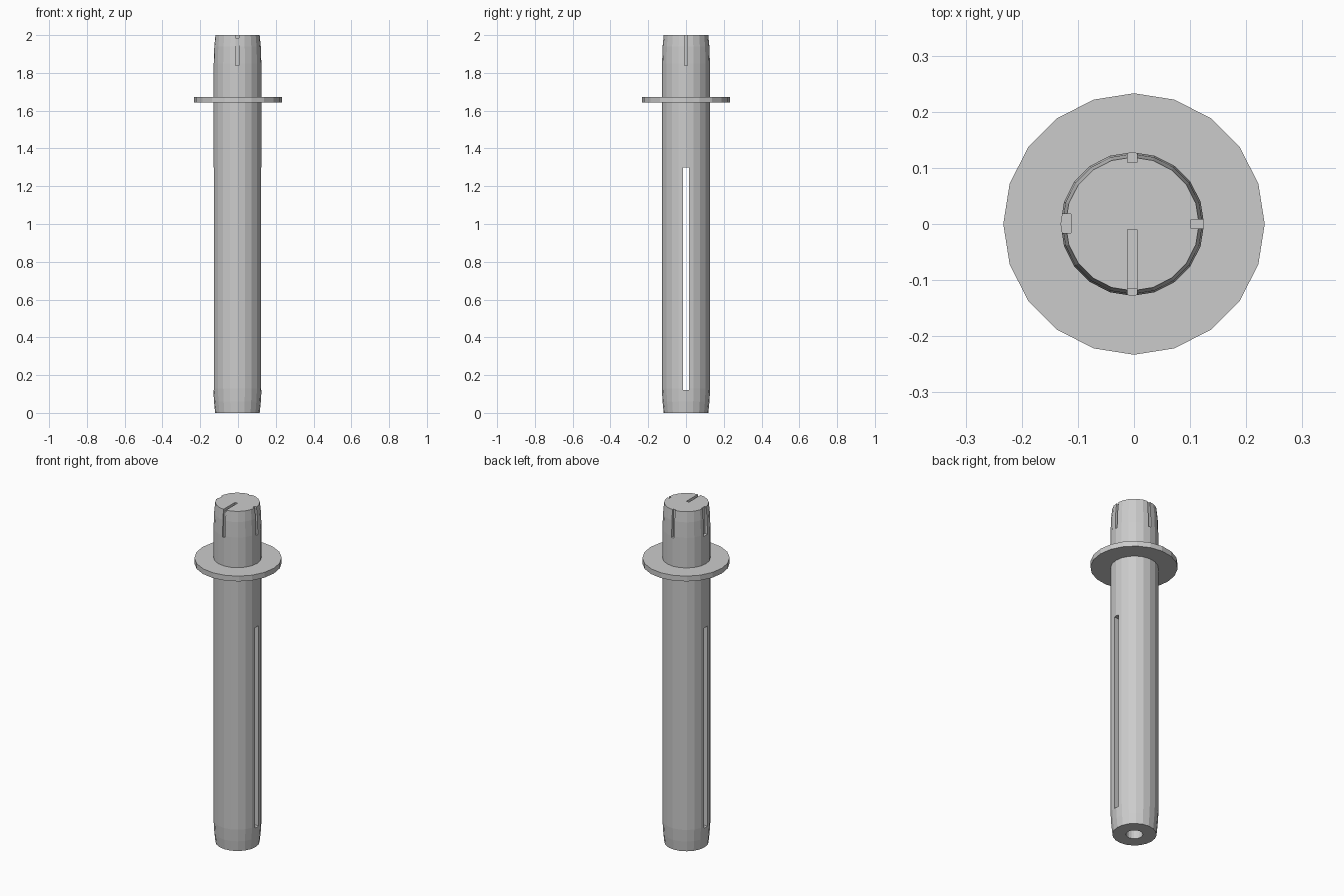
import bpy, bmesh, math

if "Cube" in bpy.data.objects:
    bpy.data.objects.remove(bpy.data.objects["Cube"])

SIDES = 20
CX = -0.003  # pin axis sits slightly left of the collar axis


def lathe(name, profile, cx=0.0):
    """Closed flat-shaded solid from (radius, z) rings, capped at both ends."""
    bm = bmesh.new()
    rings = []
    for r, z in profile:
        rings.append([bm.verts.new((cx + r * math.cos(2 * math.pi * i / SIDES),
                                    r * math.sin(2 * math.pi * i / SIDES), z))
                      for i in range(SIDES)])
    for a, b in zip(rings, rings[1:]):
        for i in range(SIDES):
            j = (i + 1) % SIDES
            bm.faces.new((a[i], a[j], b[j], b[i]))
    bm.faces.new(rings[0][::-1])
    bm.faces.new(rings[-1])
    bmesh.ops.recalc_face_normals(bm, faces=bm.faces)
    mesh = bpy.data.meshes.new(name)
    bm.to_mesh(mesh)
    bm.free()
    obj = bpy.data.objects.new(name, mesh)
    bpy.context.collection.objects.link(obj)
    return obj


def box(name, x, y, z):
    """Box from (min, max) ranges."""
    bpy.ops.mesh.primitive_cube_add(size=1, location=[sum(r) / 2 for r in (x, y, z)])
    obj = bpy.context.object
    obj.name = name
    obj.scale = [r[1] - r[0] for r in (x, y, z)]
    bpy.ops.object.transform_apply(location=False, rotation=False, scale=True)
    return obj


def cut(target, cutter):
    """Apply a boolean difference and delete the cutter."""
    cutter.hide_render = True
    mod = target.modifiers.new("cut", 'BOOLEAN')
    mod.operation = 'DIFFERENCE'
    mod.solver = 'EXACT'
    mod.object = cutter
    bpy.context.view_layer.objects.active = target
    bpy.ops.object.modifier_apply(modifier=mod.name)
    bpy.data.objects.remove(cutter)


# Pin with tapered ends
pin = lathe("pin_shaft", [(0.118, 0), (0.124, 0.06), (0.128, 0.13), (0.128, 1.85),
                          (0.125, 1.94), (0.119, 2.0)], CX)

# Bore in the lower end
cut(pin, lathe("bore_cutter", [(0.045, -0.1), (0.045, 1.295)], CX))

# Long slot right through the shaft
cut(pin, box("slot_cutter", (-0.3, 0.3), (-0.017, 0.017), (0.12, 1.30)))

# Four notches around the head
for x, y in [((0.102, 0.2), (-0.008, 0.008)),
             ((-0.2, -0.112), (-0.016, 0.018)),
             ((-0.012, 0.005), (0.11, 0.2)),
             ((-0.012, 0.005), (-0.2, -0.115))]:
    cut(pin, box("notch_cutter", x, y, (1.84, 2.1)))

# Shallow index groove on the top face
cut(pin, box("groove_cutter", (-0.012, 0.005), (-0.2, -0.01), (1.985, 2.1)))

# Collar
lathe("collar", [(0.233, 1.642), (0.233, 1.673)])
